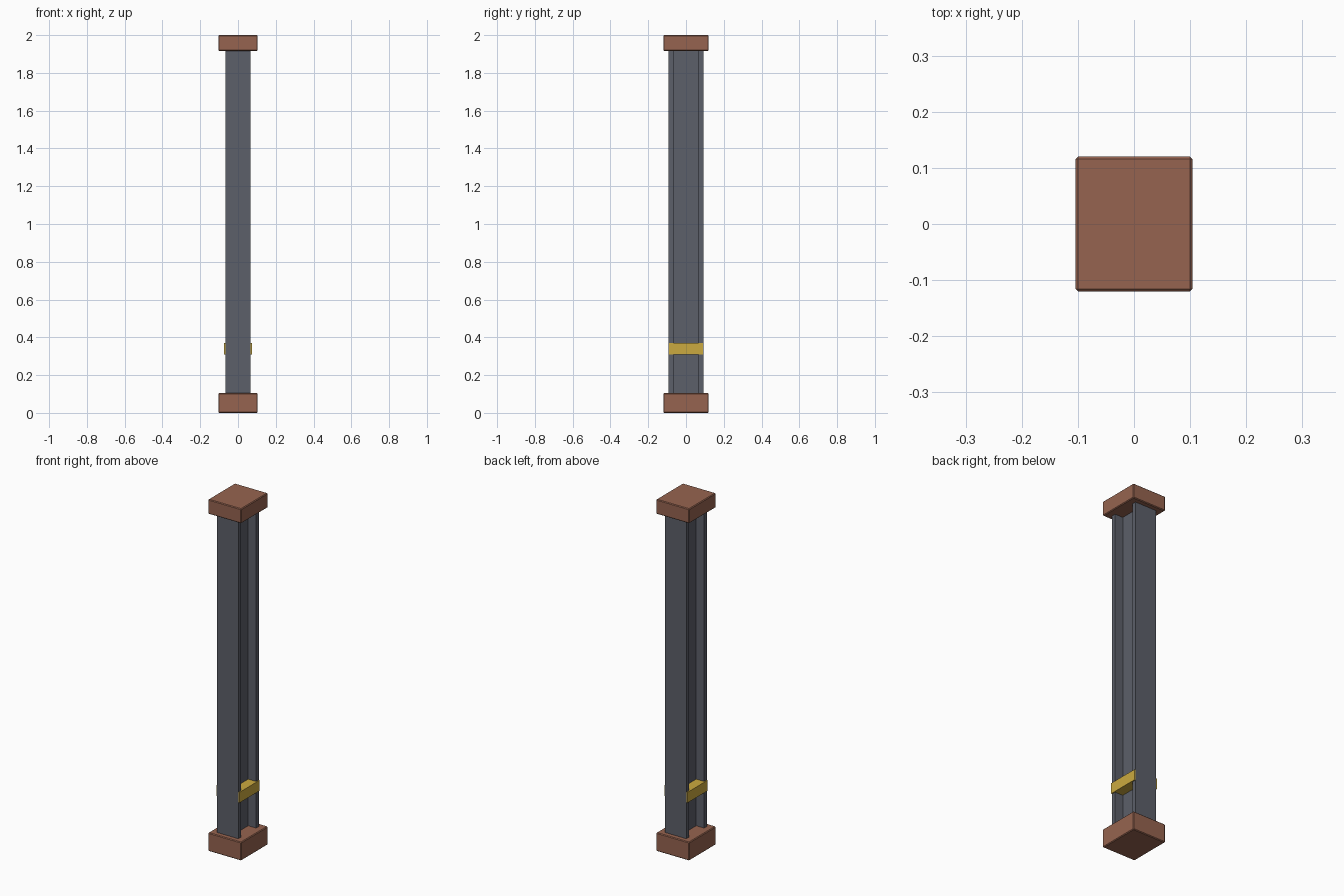
import bpy
import bmesh

cube = bpy.data.objects.get("Cube")
if cube:
    bpy.data.objects.remove(cube, do_unlink=True)


def material(name, colour):
    m = bpy.data.materials.new(name)
    m.use_nodes = True
    rgba = (*colour, 1)
    m.diffuse_color = rgba
    m.node_tree.nodes["Principled BSDF"].inputs["Base Color"].default_value = rgba
    return m


steel = material("grey steel", (0.107, 0.115, 0.144))
brown = material("rust brown", (0.305, 0.127, 0.08))
yellow = material("warning yellow", (0.6, 0.4, 0.05))


def finish(name, bm, mat, bevel=0):
    bmesh.ops.recalc_face_normals(bm, faces=bm.faces)
    mesh = bpy.data.meshes.new(name)
    bm.to_mesh(mesh)
    bm.free()
    mesh.materials.append(mat)
    ob = bpy.data.objects.new(name, mesh)
    bpy.context.collection.objects.link(ob)
    if bevel:
        mod = ob.modifiers.new("Bevel", "BEVEL")
        mod.width = bevel
        mod.segments = 1
    return ob


def block(name, half_x, half_y, low, high, mat, bevel=0):
    bm = bmesh.new()
    bmesh.ops.create_cube(bm, size=2)
    for v in bm.verts:
        v.co.x *= half_x
        v.co.y *= half_y
        v.co.z = high if v.co.z > 0 else low
    return finish(name, bm, mat, bevel)


# I-section column: flanges front and back, web between
X, Y, FLANGE, WEB = 0.067, 0.092, 0.025, 0.017
half = [(X, -Y), (X, FLANGE - Y), (WEB, FLANGE - Y),
        (WEB, Y - FLANGE), (X, Y - FLANGE), (X, Y)]
outline = half + [(-x, y) for x, y in reversed(half)]
bm = bmesh.new()
face = bm.faces.new([bm.verts.new((x, y, 0.1)) for x, y in outline])
top = bmesh.ops.extrude_face_region(bm, geom=[face])
for item in top["geom"]:
    if isinstance(item, bmesh.types.BMVert):
        item.co.z = 1.92
finish("column_beam", bm, steel)

# Base and cap blocks
block("base_block", 0.104, 0.12, 0, 0.105, brown, 0.004)
block("cap_block", 0.104, 0.12, 1.917, 2, brown, 0.004)

# Painted band filling the channels
block("yellow_band", 0.073, 0.091, 0.31, 0.37, yellow)
